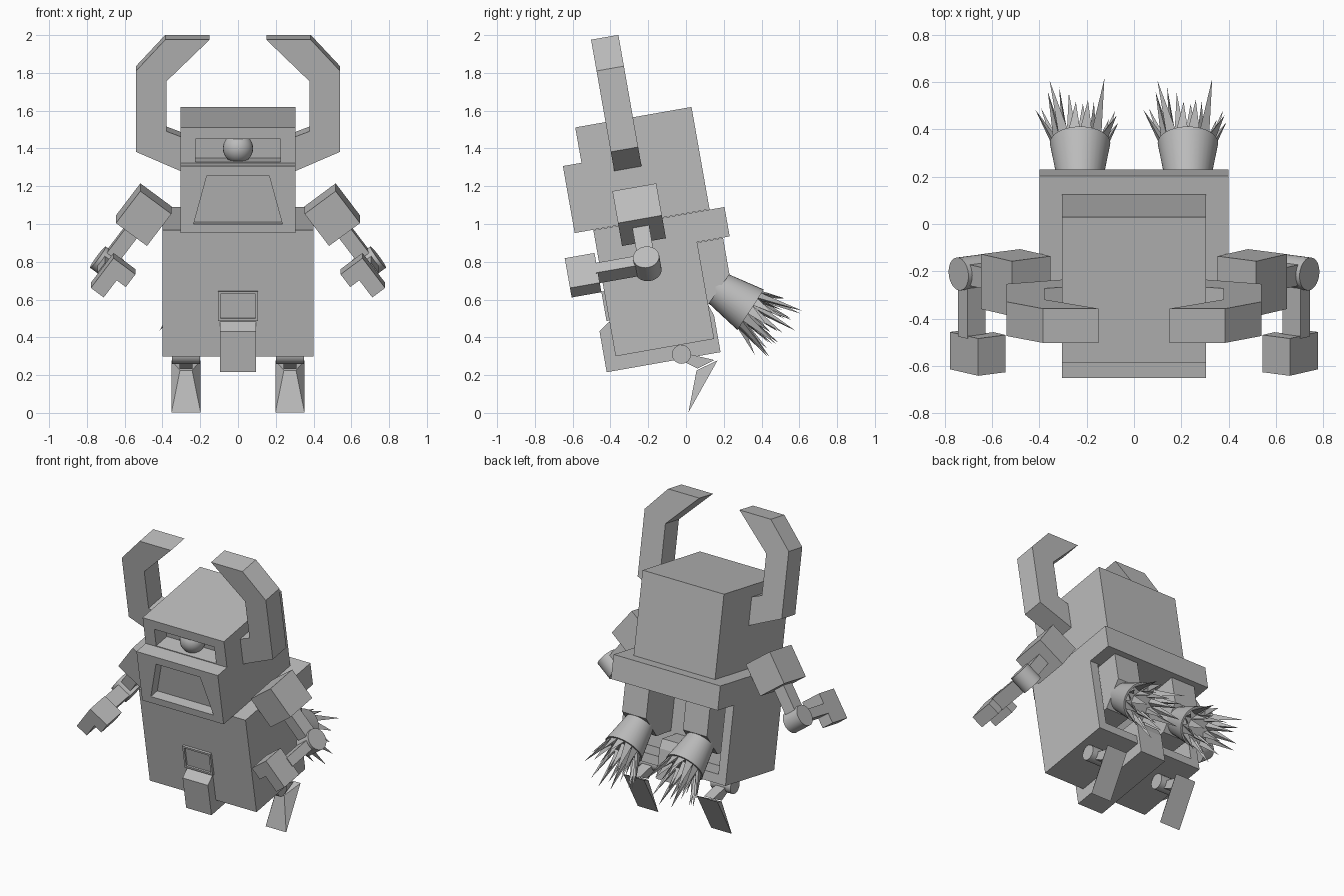
import bpy, bmesh, math, random
from mathutils import Vector, Matrix

if "Cube" in bpy.data.objects:
    bpy.data.objects.remove(bpy.data.objects["Cube"])

GRAY = (0.5, 0.5, 0.5, 1)
mat = bpy.data.materials.new("plain gray")
mat.use_nodes = True
mat.diffuse_color = GRAY
bsdf = mat.node_tree.nodes["Principled BSDF"]
bsdf.inputs["Base Color"].default_value = GRAY

LEAN = Matrix.Rotation(math.radians(10), 4, 'X')
SIDES = (("left", 1), ("right", -1))


def finish(name, bm, matrix=LEAN, smooth=False):
    bm.transform(matrix)
    bmesh.ops.recalc_face_normals(bm, faces=bm.faces)
    mesh = bpy.data.meshes.new(name)
    bm.to_mesh(mesh)
    bm.free()
    mesh.materials.append(mat)
    ob = bpy.data.objects.new(name, mesh)
    bpy.context.collection.objects.link(ob)
    if smooth:
        bpy.ops.object.select_all(action='DESELECT')
        ob.select_set(True)
        bpy.context.view_layer.objects.active = ob
        bpy.ops.object.shade_smooth_by_angle(angle=0.7)
    return ob


def prism(name, pts, axis, a, b, matrix=LEAN):
    """Extrude a profile: (y, z) points along X, or (x, z) points along Y."""
    bm = bmesh.new()
    ends = []
    for t in (a, b):
        ends.append([bm.verts.new((t, p, q) if axis == 'X' else (p, t, q)) for p, q in pts])
    bm.faces.new(ends[0])
    bm.faces.new(ends[1])
    for i in range(len(pts)):
        j = (i + 1) % len(pts)
        bm.faces.new((ends[0][i], ends[0][j], ends[1][j], ends[1][i]))
    return finish(name, bm, matrix)


def rect(p0, p1, q0, q1):
    return [(p0, q0), (p1, q0), (p1, q1), (p0, q1)]


def tube(name, start, end, r1, r2, matrix=LEAN):
    start, end = Vector(start), Vector(end)
    axis = end - start
    bm = bmesh.new()
    bmesh.ops.create_cone(bm, cap_ends=True, segments=32, radius1=r1, radius2=r2, depth=axis.length)
    place = Matrix.Translation((start + end) / 2) @ axis.to_track_quat('Z', 'Y').to_matrix().to_4x4()
    return finish(name, bm, matrix @ place, smooth=True)


def cut(target, cutter):
    mod = target.modifiers.new(cutter.name, 'BOOLEAN')
    mod.operation = 'DIFFERENCE'
    mod.solver = 'EXACT'
    mod.object = cutter
    cutter.hide_render = True
    cutter.hide_viewport = True


# Head with jutting jaw, eye slot and mouth
head = prism("head", [(-.415, 1.04), (.31, 1.04), (.31, 1.59), (-.315, 1.59),
                      (-.315, 1.4), (-.415, 1.4)], 'X', -.305, .305)
cut(head, prism("eye_slot_cutter", rect(-.225, .225, 1.405, 1.527), 'Y', -.5, -.2))
cut(head, prism("mouth_cutter", [(-.235, 1.088), (.235, 1.088), (.165, 1.347), (-.165, 1.347)],
                'Y', -.5, -.345))
bm = bmesh.new()
bmesh.ops.create_uvsphere(bm, u_segments=24, v_segments=16, radius=.08)
finish("eye", bm, LEAN @ Matrix.Translation((0, -.235, 1.464)), smooth=True)

# Torso with rear rim and open back
torso = prism("torso", [(-.315, .36), (.215, .36), (.215, .88), (.39, .88),
                        (.39, 1.038), (-.315, 1.038)], 'X', -.4, .4)
cut(torso, prism("back_recess_cutter", rect(-.34, .34, .42, .879), 'Y', .06, .3))
prism("crotch_guard", [(-.376, .285), (.236, .285), (.236, .482), (.216, .54),
                       (-.31, .55), (-.376, .505)], 'X', -.095, .095)
buckle = prism("buckle", rect(-.105, .105, .552, .71), 'Y', -.33, -.3)
cut(buckle, prism("buckle_cutter", rect(-.092, .092, .566, .697), 'Y', -.4, -.318))

# Arm frame: along the arm and across it, around the elbow
ELBOW = (.705, .84)


def arm_pts(s, pts):
    return [(s * (ELBOW[0] + .6 * d + .8 * n), ELBOW[1] - .8 * d + .6 * n) for d, n in pts]


for side, s in SIDES:
    # Horns
    horn = [(.3, 1.325), (.54, 1.43), (.54, 1.865), (.385, 2.033), (.15, 2.033),
            (.378, 1.81), (.378, 1.54), (.3, 1.51)]
    prism(side + "_horn", [(s * x, z) for x, z in horn], 'Y', -.152, -.005)

    # Arms
    prism(side + "_shoulder", arm_pts(s, rect(-.42, -.205, -.125, .08)), 'Y', -.18, .056)
    prism(side + "_upper_arm", arm_pts(s, rect(-.22, 0, -.065, .015)), 'Y', -.11, -.02)
    a, b = arm_pts(s, [(.015, -.085), (.015, .035)])
    tube(side + "_elbow", (a[0], -.065, a[1]), (b[0], -.065, b[1]), .07, .07)
    prism(side + "_forearm", arm_pts(s, rect(-.02, .045, -.08, .015)), 'Y', -.34, -.065)
    hand = [(-.09, .01), (.11, .01), (.11, -.075), (-.005, -.075), (-.005, -.135), (-.09, -.135)]
    prism(side + "_hand", arm_pts(s, hand), 'Y', -.49, -.33)

    # Legs, standing upright
    upright = Matrix.Identity(4)
    hip = s * .275
    tube(side + "_hip", (hip - .075, -.024, .31), (hip + .075, -.024, .31), .05, .05, upright)
    prism(side + "_thigh", [(-.02, .35), (.02, .31), (.15, .28), (.06, .235), (0, .265), (-.05, .3)],
          'X', hip - .035, hip + .035, upright)
    bm = bmesh.new()
    rows = []
    for w, y, z in ((.032, .056, .225), (.077, .167, .278), (.077, .013, .003)):
        rows.append([bm.verts.new((hip + k * w, y, z)) for k in (-1, 1)])
    for i in range(3):
        p, q = rows[i], rows[(i + 1) % 3]
        bm.faces.new((p[0], p[1], q[1], q[0]))
    for k in (0, 1):
        bm.faces.new([r[k] for r in rows])
    finish(side + "_shin", bm, upright)

    # Thrusters
    cx = s * .228
    prism(side + "_thruster_mount", [(.05, .55), (.215, .544), (.354, .683), (.354, .878), (.05, .878)],
          'X', cx - .09, cx + .09)
    tube(side + "_nozzle", (cx, .27, .63), (cx, .432, .478), .09, .128)

    # Spiky flame: two rings of flaring pyramids
    random.seed(4)
    out = Vector((0, .707, -.707))
    up = Vector((0, .707, .707))
    origin = Vector((cx, .425, .485))

    def ring_point(angle, radius, along):
        return origin + out * along + Vector((radius * math.cos(angle), 0, 0)) + up * radius * math.sin(angle)

    bm = bmesh.new()
    for count, base, flare, low, high in ((14, .115, .165, .09, .25), (9, .075, .1, .14, .27)):
        half = math.pi / count
        for i in range(count):
            mid = 2 * half * i
            length = random.uniform(low, high)
            tip = ring_point(mid + random.uniform(-half, half) * .6,
                             flare * random.uniform(.85, 1.2), length)
            v = [bm.verts.new(p) for p in (ring_point(mid - half, base, 0), ring_point(mid + half, base, 0),
                                           ring_point(mid, base * .65, 0), tip)]
            for tri in ((0, 1, 3), (1, 2, 3), (2, 0, 3), (0, 2, 1)):
                bm.faces.new([v[k] for k in tri])
    finish(side + "_flame", bm)
